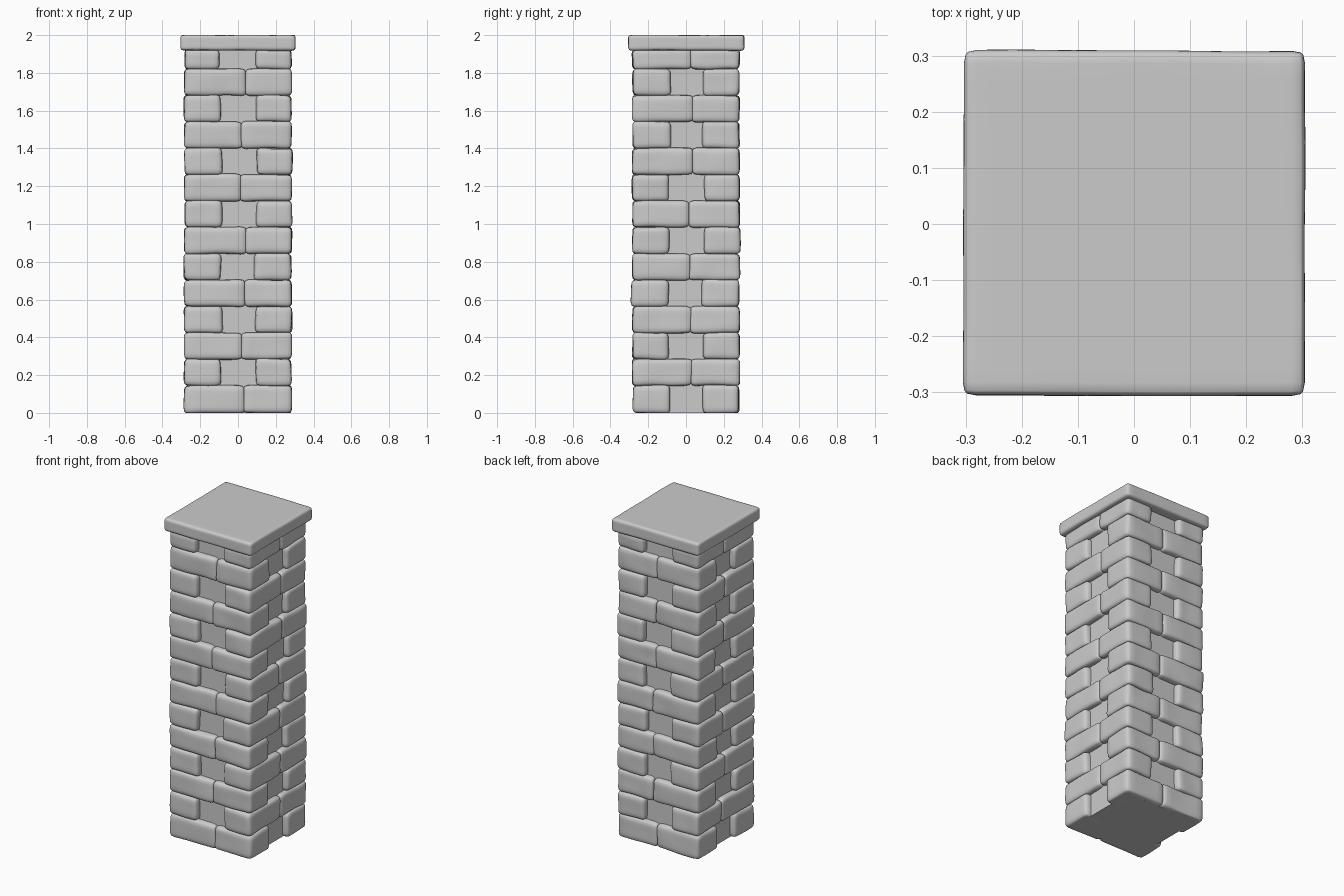
import bpy, bmesh, math, random
from mathutils import Vector, noise

if "Cube" in bpy.data.objects:
    bpy.data.objects.remove(bpy.data.objects["Cube"])

random.seed(7)


def stone(name, lo, hi, radius, rough=0.006, freq=7.0, cuts=9):
    """Rounded, slightly lumpy block spanning lo..hi."""
    lo, hi = Vector(lo), Vector(hi)
    mid, half = (lo + hi) / 2, (hi - lo) / 2
    seed = Vector([random.uniform(-50, 50) for _ in range(3)])
    bm = bmesh.new()
    bmesh.ops.create_cube(bm, size=2)
    bmesh.ops.subdivide_edges(bm, edges=bm.edges[:], cuts=cuts, use_grid_fill=True)
    for v in bm.verts:
        # crowd the grid lines towards the edges, then round the edges off
        p = Vector([math.sin(v.co[i] * math.pi / 2) * half[i] for i in range(3)])
        q = Vector([max(-half[i] + radius, min(half[i] - radius, p[i])) for i in range(3)])
        p = mid + q + (p - q).normalized() * radius
        p += noise.noise_vector(p * freq + seed) * rough
        p.z = min(2.0, max(0.0, p.z))
        v.co = p
    mesh = bpy.data.meshes.new(name)
    bm.to_mesh(mesh)
    bm.free()
    mesh.shade_smooth()
    obj = bpy.data.objects.new(name, mesh)
    bpy.context.collection.objects.link(obj)
    return obj


# Recessed mortar core
bpy.ops.mesh.primitive_cube_add(size=1, location=(0, 0, 0.965))
core = bpy.context.object
core.name = "mortar_core"
core.scale = (0.494, 0.494, 1.93)

# Courses of stones, alternating direction: two rows of two stones each
levels = [0.0] + [0.145 + 0.1396 * i for i in range(13)] + [1.925]
OUT = 0.284
for c, (z0, z1) in enumerate(zip(levels, levels[1:])):
    for side in (-1, 1):
        inner = 0.087 + random.uniform(-0.008, 0.012)
        a0, a1 = sorted((side * inner, side * (OUT + random.uniform(-0.004, 0.004))))
        joint = 0.03 + random.uniform(-0.02, 0.012)
        for b0, b1 in ((-OUT, joint + 0.004), (joint - 0.004, OUT)):
            if c % 2 == 0:      # stones run along x
                lo, hi = (b0, a0, z0 - 0.002), (b1, a1, z1 + 0.002)
            else:               # stones run along y
                lo, hi = (a0, b0, z0 - 0.002), (a1, b1, z1 + 0.002)
            stone(f"stone_{c + 1}", lo, hi, 0.024)

# Cap slab
stone("cap_slab", (-0.304, -0.306, 1.918), (0.304, 0.309, 2.002), 0.018, 0.003, 5.0, 15)
